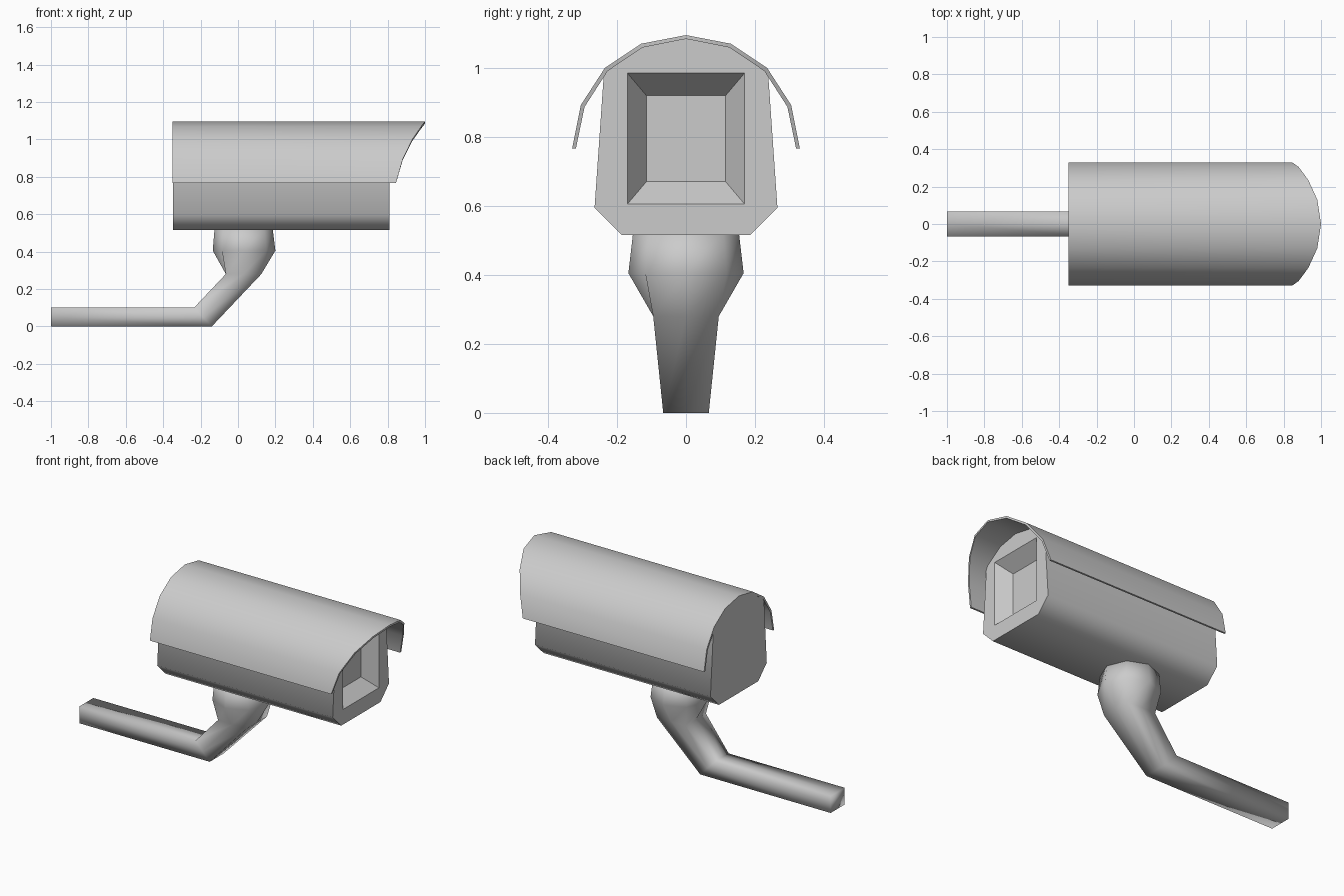
import bpy, bmesh, math
from mathutils import Vector

if "Cube" in bpy.data.objects:
    bpy.data.objects.remove(bpy.data.objects["Cube"])


def finish(name, bm, angle):
    bmesh.ops.recalc_face_normals(bm, faces=bm.faces)
    mesh = bpy.data.meshes.new(name)
    bm.to_mesh(mesh)
    bm.free()
    ob = bpy.data.objects.new(name, mesh)
    bpy.context.collection.objects.link(ob)
    bpy.ops.object.select_all(action='DESELECT')
    ob.select_set(True)
    bpy.context.view_layer.objects.active = ob
    bpy.ops.object.shade_smooth_by_angle(angle=math.radians(angle))
    return ob


def loft(bm, rings, cap_start=True, cap_end=True):
    """Skin closed rings that share a point count; returns the vertex rings."""
    vs = [[bm.verts.new(p) for p in r] for r in rings]
    for a, b in zip(vs, vs[1:]):
        n = len(a)
        for i in range(n):
            j = (i + 1) % n
            bm.faces.new((a[i], a[j], b[j], b[i]))
    if cap_start:
        bm.faces.new(vs[0])
    if cap_end:
        bm.faces.new(vs[-1])
    return vs


def mirrored(half):
    """Half profile ending on the centre line -> full profile."""
    return half + [(-y, z) for y, z in reversed(half[:-1])]


def loop_edges(verts):
    return [e for e in {e for v in verts for e in v.link_edges}
            if all(v in verts for v in e.verts)]


# Camera body: faceted housing with a tapered window recess in the front
profile = mirrored([(0.185, 0.515), (0.265, 0.595), (0.238, 0.985),
                    (0.126, 1.06), (0, 1.085)])
X_BACK, X_FRONT, DEPTH = -0.347, 0.81, 0.08


def rect(x, w, z0, z1):
    return [(x, -w, z0), (x, w, z0), (x, w, z1), (x, -w, z1)]


bm = bmesh.new()
shell = loft(bm, [[(x, y, z) for y, z in profile] for x in (X_BACK, X_FRONT)],
             cap_end=False)
recess = loft(bm, [rect(X_FRONT, 0.17, 0.605, 0.985),
                   rect(X_FRONT - DEPTH, 0.115, 0.67, 0.92)], cap_start=False)
bmesh.ops.triangle_fill(bm, use_beauty=True, normal=(1, 0, 0),
                        edges=loop_edges(shell[1]) + loop_edges(recess[0]))
finish("camera_body", bm, 50)

# Sun hood: thin bent sheet, front edge sweeping back toward the sides
outer = mirrored([(0.33, 0.767), (0.305, 0.892), (0.235, 1.0),
                  (0.13, 1.07), (0, 1.095)])
inner = mirrored([(0.319, 0.767), (0.294, 0.887), (0.227, 0.991),
                  (0.126, 1.059), (0, 1.084)])
front = [0.845, 0.88, 0.932, 0.98, 1.0]
front += front[-2::-1]
bm = bmesh.new()
loft(bm, [[(-0.35, *o), (f, *o), (f, *i), (-0.35, *i)]
          for o, i, f in zip(outer, inner, front)])
finish("sun_hood", bm, 40)

# Mounting arm: square bar bending up into an octagonal collar
# (under/front side xz, upper/back side xz, half width, corner factor)
stations = [((-1.0, 0.0), (-1.0, 0.10), 0.066, 1),
            ((-0.14, 0.0), (-0.235, 0.10), 0.066, 1),
            ((0.125, 0.28), (-0.065, 0.28), 0.095, 1),
            ((0.20, 0.405), (-0.135, 0.405), 0.167, 0.707),
            ((0.185, 0.525), (-0.125, 0.525), 0.153, 0.707)]
rings = []
for a, b, w, k in stations:
    a, b = Vector((a[0], 0, a[1])), Vector((b[0], 0, b[1]))
    mid, u, v = (a + b) / 2, (a - b) / 2, Vector((0, w, 0))
    rings.append([mid + u * s + v * t for s, t in
                  ((1, 0), (k, k), (0, 1), (-k, k),
                   (-1, 0), (-k, -k), (0, -1), (k, -k))])
bm = bmesh.new()
loft(bm, rings)
finish("mounting_arm", bm, 100)
